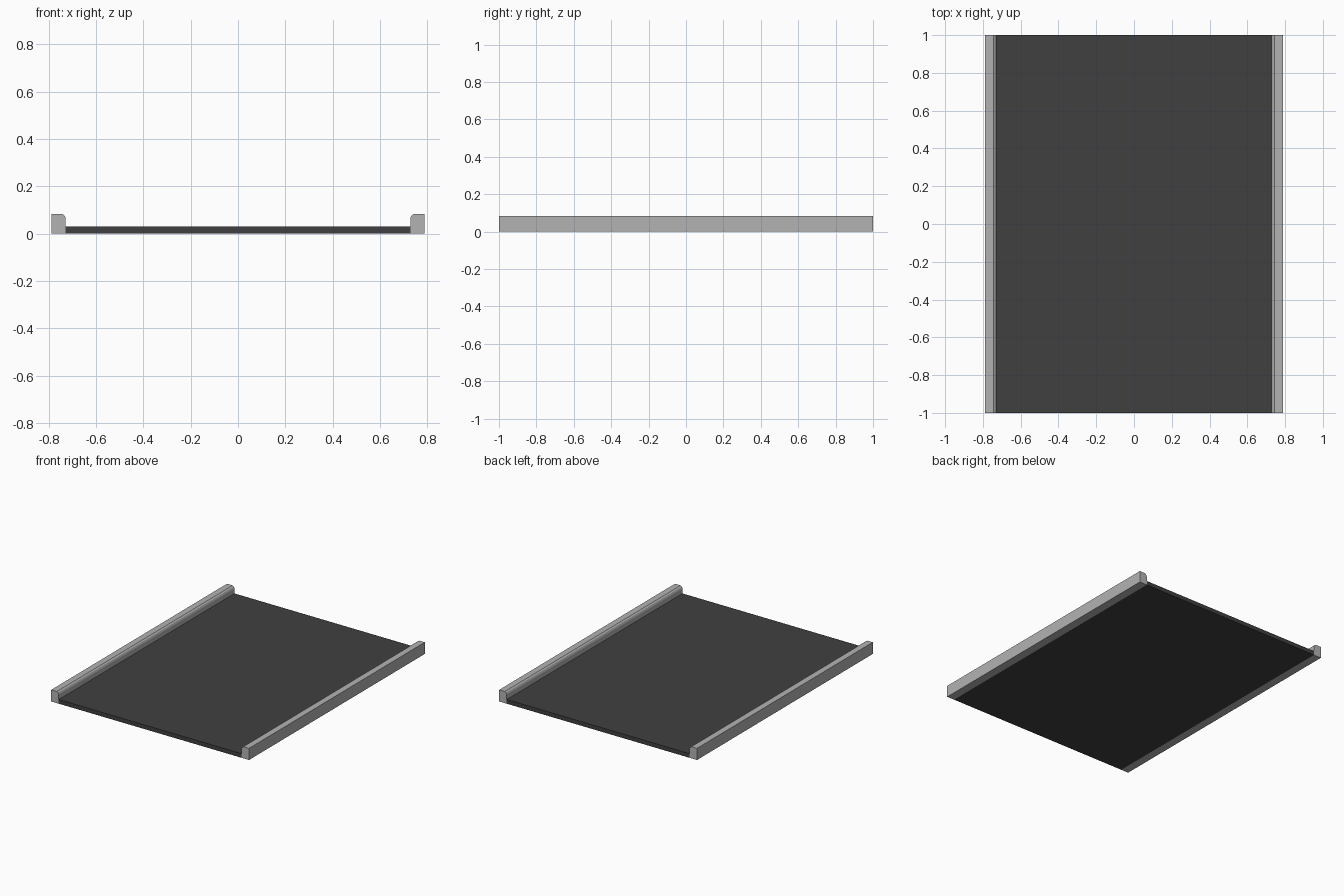
import bpy, bmesh

if "Cube" in bpy.data.objects:
    bpy.data.objects.remove(bpy.data.objects["Cube"])


def material(name, value):
    m = bpy.data.materials.new(name)
    m.diffuse_color = (value, value, value, 1)
    m.use_nodes = True
    m.node_tree.nodes["Principled BSDF"].inputs["Base Color"].default_value = m.diffuse_color
    return m


def extrude_profile(name, pts, mat):
    """Extrude an x/z outline along the full length of the road."""
    bm = bmesh.new()
    face = bm.faces.new([bm.verts.new((x, -1, z)) for x, z in pts])
    geom = bmesh.ops.extrude_face_region(bm, geom=[face])["geom"]
    for v in geom:
        if isinstance(v, bmesh.types.BMVert):
            v.co.y = 1
    bmesh.ops.recalc_face_normals(bm, faces=bm.faces)
    mesh = bpy.data.meshes.new(name)
    bm.to_mesh(mesh)
    bm.free()
    mesh.materials.append(mat)
    obj = bpy.data.objects.new(name, mesh)
    bpy.context.collection.objects.link(obj)
    return obj


asphalt = material("dark asphalt", 0.051)
concrete = material("light concrete", 0.45)

# Road slab between the curbs
W = 0.728
extrude_profile("road_slab", [(-W, 0), (W, 0), (W, 0.03), (-W, 0.03)], asphalt)

# Curbs with a chamfered inner top edge
curb = [(0.788, 0), (0.788, 0.084), (0.743, 0.084), (0.733, 0.077), (W, 0.066), (W, 0)]
for side, s in (("left", -1), ("right", 1)):
    extrude_profile(side + "_curb", [(s * x, z) for x, z in curb], concrete)
